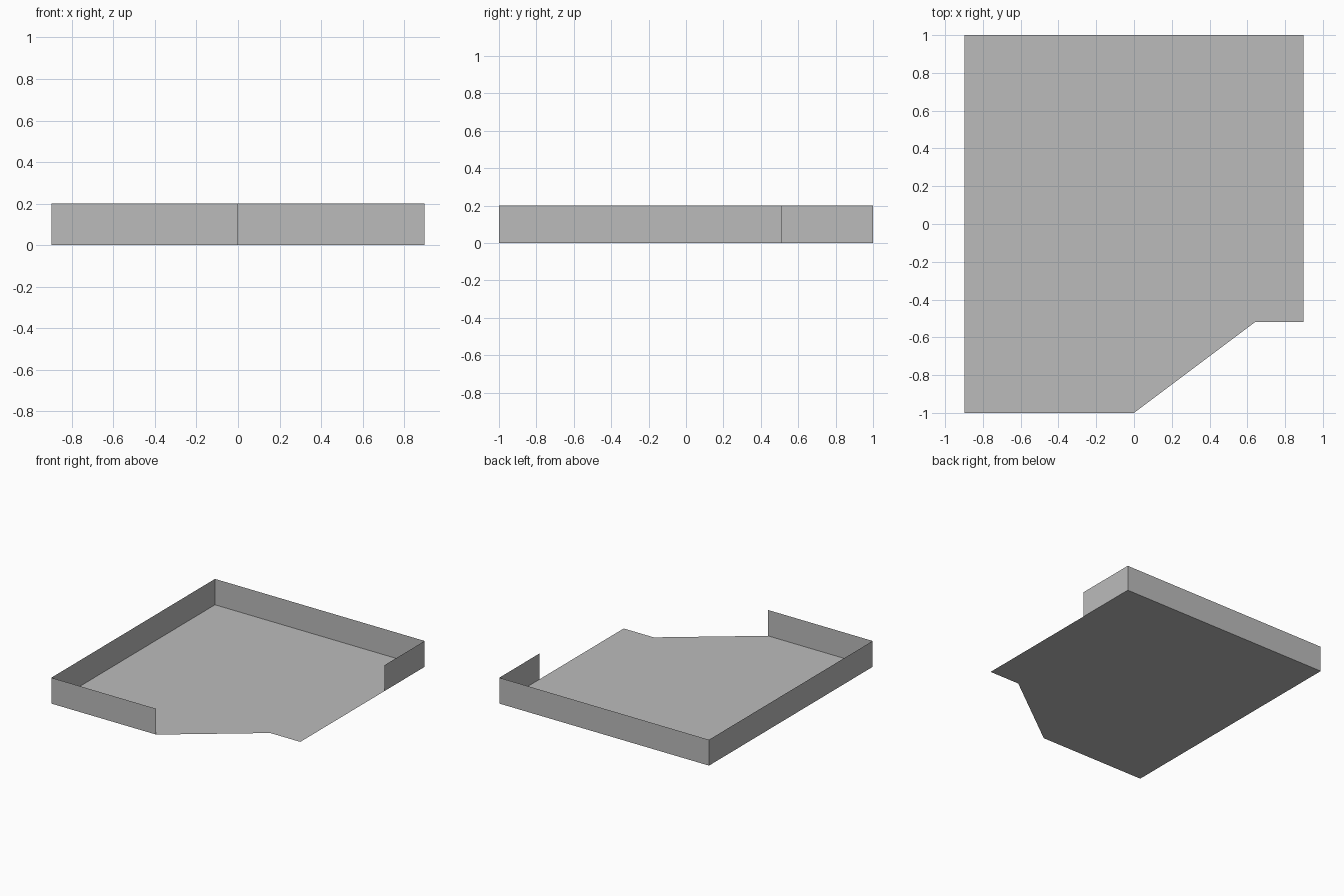
import bpy

cube = bpy.data.objects.get("Cube")
if cube:
    bpy.data.objects.remove(cube)

grey = bpy.data.materials.new("plain grey")
grey.use_nodes = True
colour = (0.5, 0.5, 0.5, 1)
grey.diffuse_color = colour
grey.node_tree.nodes["Principled BSDF"].inputs["Base Color"].default_value = colour

W, L, H, S = 0.897, 1.0, 0.2, 0.64   # half width, half length, wall height, strip seam
STEP, INNER = 0.52, 0.32             # side ledge and bend of the seams


def sheet(name, polygons):
    """Thin object of separate flat polygons."""
    verts, faces = [], []
    for poly in polygons:
        faces.append(range(len(verts), len(verts) + len(poly)))
        verts += poly
    mesh = bpy.data.meshes.new(name)
    mesh.from_pydata(verts, [], [list(f) for f in faces])
    mesh.materials.append(grey)
    obj = bpy.data.objects.new(name, mesh)
    bpy.context.collection.objects.link(obj)
    return obj


def flat(points):
    return [(x, y, 0) for x, y in points]


def wall(name, a, b):
    sheet(name, [[(*a, 0), (*b, 0), (*b, H), (*a, H)]])


# Seams across the floor, front to back, each running left to right
front_edge = [(-S, -L), (0, -L), (S, -STEP)]
front_seam = [(-S, -0.755), (-INNER, -STEP), (0, -STEP), (S, -STEP)]
middle_seam = [(-S, -0.51), (-INNER, 0), (0, 0), (INNER, 0), (S, 0.51)]
back_seam = [(-x, -y) for x, y in reversed(front_seam)]
back_edge = [(-S, L), (0, L), (S, L)]
seams = [front_edge, front_seam, middle_seam, back_seam, back_edge]

# Floor panels between the seams, split down the centre line
for side, name in ((-1, "floor_panels_right"), (1, "floor_panels_left")):
    panels = []
    for low, high in zip(seams, seams[1:]):
        ring = [p for p in low if p[0] * side >= 0]
        ring += [p for p in reversed(high) if p[0] * side >= 0]
        panels.append(flat(dict.fromkeys(ring)))
    sheet(name, panels)

# Side strips of the floor
sheet("floor_strip_right", [flat([(-W, -L), (-S, -L), (-S, L), (-W, L)])])
sheet("floor_strip_left", [flat([(S, -STEP), (W, -STEP), (W, L), (S, L)])])

# Upright walls
wall("front_wall", (-W, -L), (0, -L))
wall("left_wall", (W, 0.51), (W, L))
wall("back_wall", (W, L), (-W, L))
wall("right_wall", (-W, L), (-W, -L))
